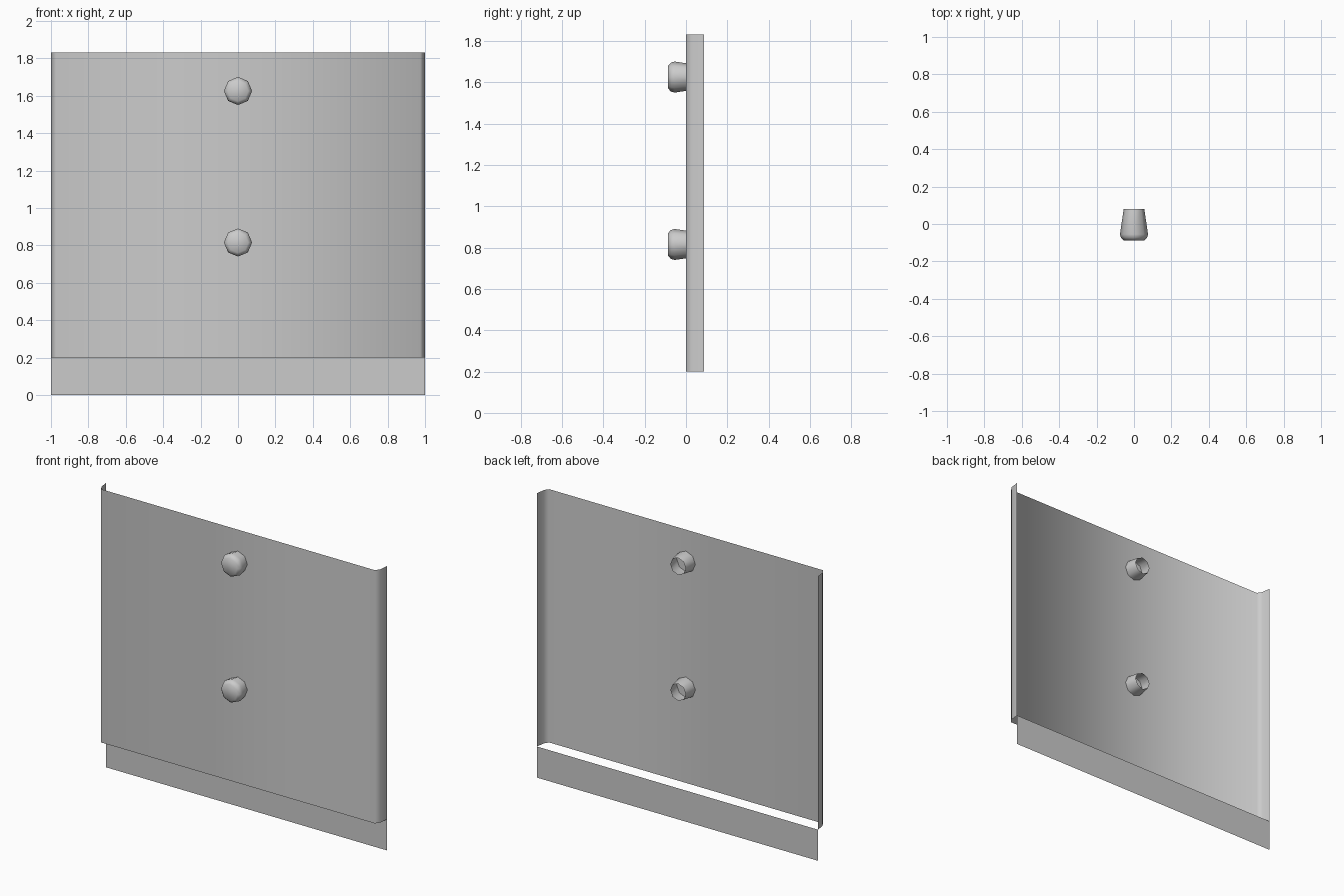
import bpy
import math

if "Cube" in bpy.data.objects:
    bpy.data.objects.remove(bpy.data.objects["Cube"])

BACK = 0.087


def add_mesh(name, verts, faces, angle=None):
    mesh = bpy.data.meshes.new(name)
    mesh.from_pydata(verts, [], faces)
    mesh.update()
    obj = bpy.data.objects.new(name, mesh)
    bpy.context.collection.objects.link(obj)
    bpy.ops.object.select_all(action='DESELECT')
    obj.select_set(True)
    bpy.context.view_layer.objects.active = obj
    if angle:
        bpy.ops.object.shade_smooth_by_angle(angle=math.radians(angle))
    return obj


def sheet(name, outline, z0, z1, angle=None):
    """Extrude an open (x, y) outline upwards as a thin sheet."""
    n = len(outline)
    verts = [(x, y, z) for z in (z0, z1) for x, y in outline]
    faces = [(i, i + 1, n + i + 1, n + i) for i in range(n - 1)]
    return add_mesh(name, verts, faces, angle)


def knob(name, z, sides=8):
    """Lathe a flared knob about the y axis, closed in front, open behind."""
    profile = [(0.055, 0.081), (0.075, -0.055), (0.070, -0.073), (0.055, -BACK)]
    verts = []
    for r, y in profile:
        for i in range(sides):
            a = 2 * math.pi * i / sides
            verts.append((r * math.cos(a), y, z + r * math.sin(a)))
    faces = []
    for k in range(len(profile) - 1):
        for i in range(sides):
            j = (i + 1) % sides
            faces.append((k * sides + i, k * sides + j,
                          (k + 1) * sides + j, (k + 1) * sides + i))
    faces.append(tuple(range((len(profile) - 1) * sides, len(verts))))
    return add_mesh(name, verts, faces, 60)


# Front panel with softened edges folded back on both sides
right_edge = [(0.974, 0.0), (0.993, 0.028), (1.0, BACK)]
left_edge = [(-x, y) for x, y in reversed(right_edge)]
sheet("front_panel", left_edge + right_edge, 0.2, 1.83, 80)

# Recessed plinth below the panel
sheet("plinth", [(-1, BACK), (1, BACK)], 0.0, 0.2)

# Two knobs on the centre line
for label, height in (("lower_knob", 0.815), ("upper_knob", 1.625)):
    knob(label, height)
